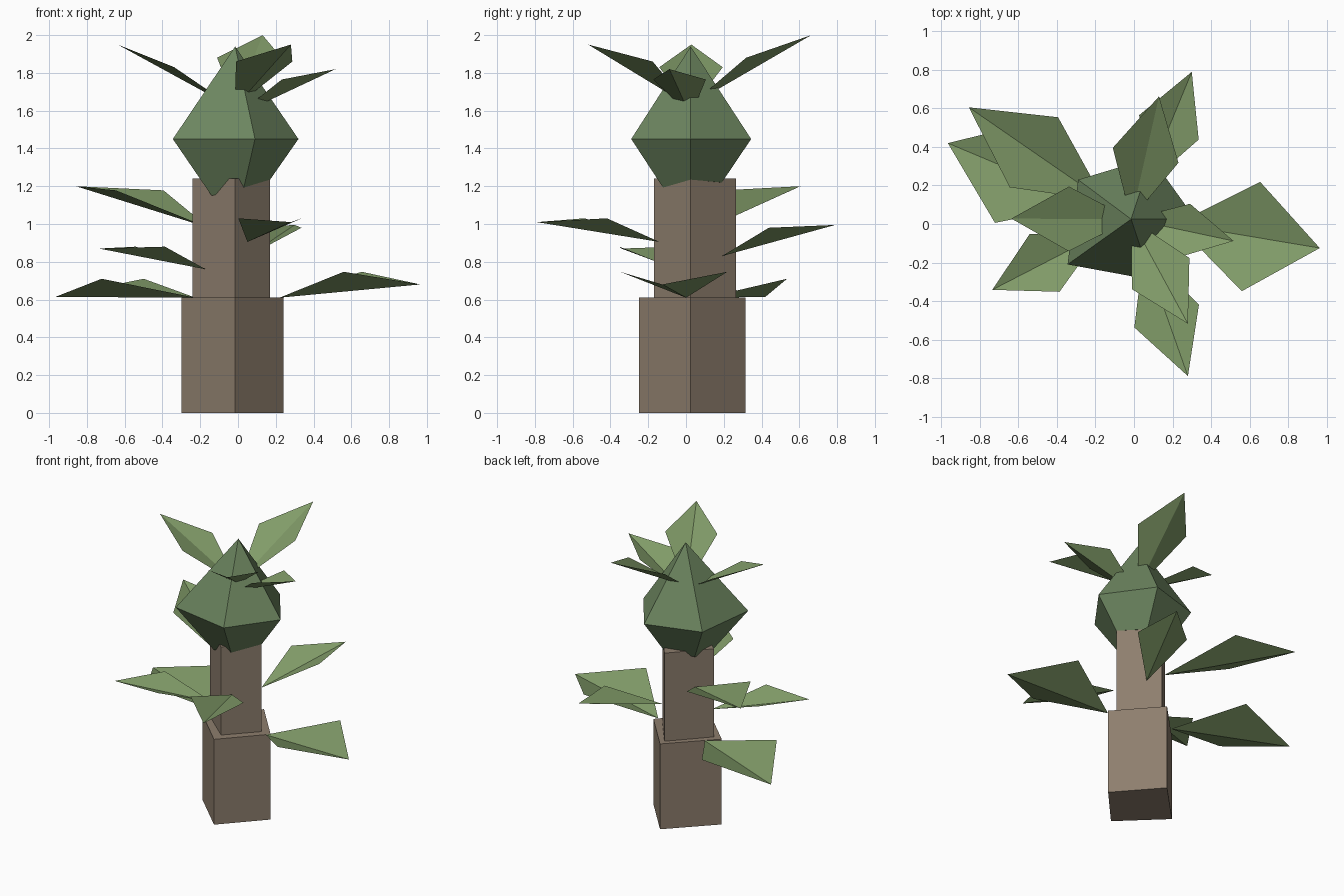
import bpy
from mathutils import Vector

if "Cube" in bpy.data.objects:
    bpy.data.objects.remove(bpy.data.objects["Cube"])

AXIS = (-0.015, 0.025)  # trunk axis shared by all parts


def material(name, rgb):
    m = bpy.data.materials.new(name)
    m.diffuse_color = (*rgb, 1)
    m.use_nodes = True
    m.node_tree.nodes["Principled BSDF"].inputs["Base Color"].default_value = m.diffuse_color
    return m


BARK = material("bark", (0.27, 0.21, 0.155))
CROWN = material("crown_green", (0.15, 0.235, 0.115))
LEAF = material("leaf_green", (0.22, 0.33, 0.14))


def make(name, verts, faces, mat):
    mesh = bpy.data.meshes.new(name)
    mesh.from_pydata([tuple(v) for v in verts], [], faces)
    mesh.materials.append(mat)
    ob = bpy.data.objects.new(name, mesh)
    bpy.context.collection.objects.link(ob)
    return ob


def band(n, lo, hi):
    """Quads joining two rings of n vertices that start at index lo and hi."""
    return [(lo + i, lo + (i + 1) % n, hi + (i + 1) % n, hi + i) for i in range(n)]


def trunk_block(name, right, back, left, front, z0, z1):
    x, y = AXIS
    ring = [(right, y), (x, back), (left, y), (x, front)]
    verts = [(a, b, z) for z in (z0, z1) for a, b in ring]
    make(name, verts, band(4, 0, 4) + [(3, 2, 1, 0), (4, 5, 6, 7)], BARK)


def leaf(name, base, tip, half_width, mid_z):
    """Kite leaf folded along its centre line, widest just past halfway."""
    base, tip = Vector(base), Vector(tip)
    d = tip - base
    side = Vector((d.y, -d.x, 0)).normalized() * half_width
    mid = base + d * 0.52
    mid.z = mid_z
    make(name, [base, mid + side, tip, mid - side], [(0, 1, 2), (0, 2, 3)], LEAF)


# Four-sided trunk in two stacked blocks
trunk_block("lower_trunk", 0.24, 0.315, -0.30, -0.25, 0, 0.61)
trunk_block("upper_trunk", 0.17, 0.265, -0.24, -0.17, 0.61, 1.24)

# Five-sided crown: uneven bottom ring, wide middle ring, pointed top
bottom = [(0.17, 0.025, 1.235), (0.045, 0.19, 1.22), (-0.16, 0.13, 1.20),
          (-0.14, -0.075, 1.15), (0.03, -0.12, 1.19)]
middle = [(0.32, 0.025, 1.45), (0.09, 0.345, 1.45), (-0.29, 0.23, 1.45),
          (-0.345, -0.21, 1.45), (0.09, -0.29, 1.45)]
faces = band(5, 0, 5) + [(5 + i, 5 + (i + 1) % 5, 10) for i in range(5)]
make("crown", bottom + middle + [(*AXIS, 1.94)], faces + [(4, 3, 2, 1, 0)], CROWN)

# Leaves growing from the trunk: base, tip, half width, height of side corners
trunk_leaves = [
    ((0.22, 0.0, 0.61), (0.965, -0.125, 0.68), 0.288, 0.747),
    ((-0.225, 0.108, 0.61), (-0.967, 0.42, 0.614), 0.287, 0.71),
    ((-0.17, -0.05, 0.76), (-0.736, -0.342, 0.87), 0.169, 0.88),
    ((0.053, 0.19, 0.83), (0.30, 0.79, 0.995), 0.167, 0.98),
    ((0.05, -0.14, 0.905), (0.28, -0.79, 1.01), 0.178, 1.03),
    ((-0.154, 0.12, 0.98), (-0.858, 0.606, 1.20), 0.221, 1.178),
]
for i, args in enumerate(trunk_leaves, 1):
    leaf(f"trunk_leaf_{i}", *args)

# Leaves growing up and out of the crown from its axis
crown_leaves = [
    (1.61, (-0.637, 0.028, 1.95), 0.168, 1.83),
    (1.62, (0.28, -0.518, 1.95), 0.17, 1.86),
    (1.57, (0.517, -0.088, 1.82), 0.142, 1.765),
    (1.63, (0.13, 0.663, 2.0), 0.175, 1.88),
]
for i, (z, *args) in enumerate(crown_leaves, 1):
    leaf(f"crown_leaf_{i}", (*AXIS, z), *args)
